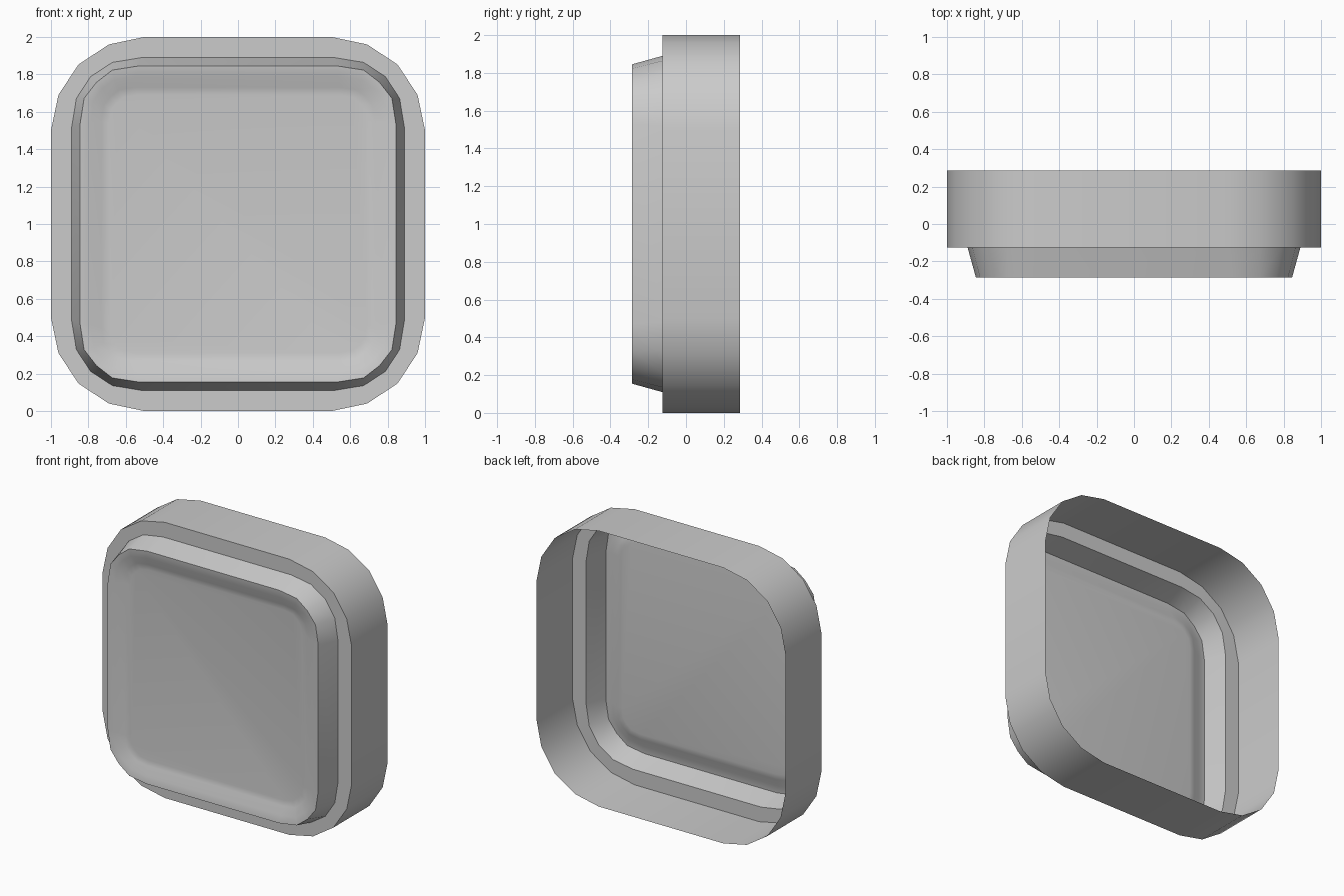
import bpy, bmesh, math

if "Cube" in bpy.data.objects:
    bpy.data.objects.remove(bpy.data.objects["Cube"])

# Each ring: y, half width, straight half length, (c, d) corner point, diagonal point
RINGS = [
    (0.287, 1.0, 0.5, (0.96, 0.69), 0.853),      # open back rim
    (-0.125, 1.0, 0.5, (0.96, 0.69), 0.853),     # front of outer wall
    (-0.125, 0.89, 0.515, (0.864, 0.672), 0.788), # inner edge of ledge
    (-0.287, 0.845, 0.53, (0.823, 0.672), 0.757), # front edge of tapered step
    (-0.281, 0.79, 0.54, (0.772, 0.66), 0.726),   # start of dished panel
    (-0.253, 0.73, 0.55, (0.717, 0.636), 0.681),  # dish slope
    (-0.248, 0.69, 0.54, (0.678, 0.612), 0.648),  # flat panel border
]


def ring_points(a, b, cd, e):
    """Rounded square outline with four segments per corner."""
    c, d = cd
    corner = [(a, b), (c, d), (e, e), (d, c), (b, a)]
    pts = []
    for _ in range(4):
        pts += corner
        corner = [(-z, x) for x, z in corner]
    return pts


# Single-sheet shell lofted through the rings, open at the back
bm = bmesh.new()
loops = []
for y, a, b, cd, e in RINGS:
    loops.append([bm.verts.new((x, y, z + 1.0)) for x, z in ring_points(a, b, cd, e)])
for l0, l1 in zip(loops, loops[1:]):
    n = len(l0)
    for i in range(n):
        j = (i + 1) % n
        bm.faces.new((l0[i], l0[j], l1[j], l1[i]))
bm.faces.new(loops[-1])

# Front panel must face -y
bm.normal_update()
bmesh.ops.recalc_face_normals(bm, faces=bm.faces[:])
bm.faces.ensure_lookup_table()
if bm.faces[-1].normal.y > 0:
    bmesh.ops.reverse_faces(bm, faces=bm.faces[:])

mesh = bpy.data.meshes.new("button_shell")
bm.to_mesh(mesh)
bm.free()
shell = bpy.data.objects.new("button_shell", mesh)
bpy.context.collection.objects.link(shell)
bpy.context.view_layer.objects.active = shell
shell.select_set(True)
bpy.ops.object.shade_smooth_by_angle(angle=math.radians(35))
